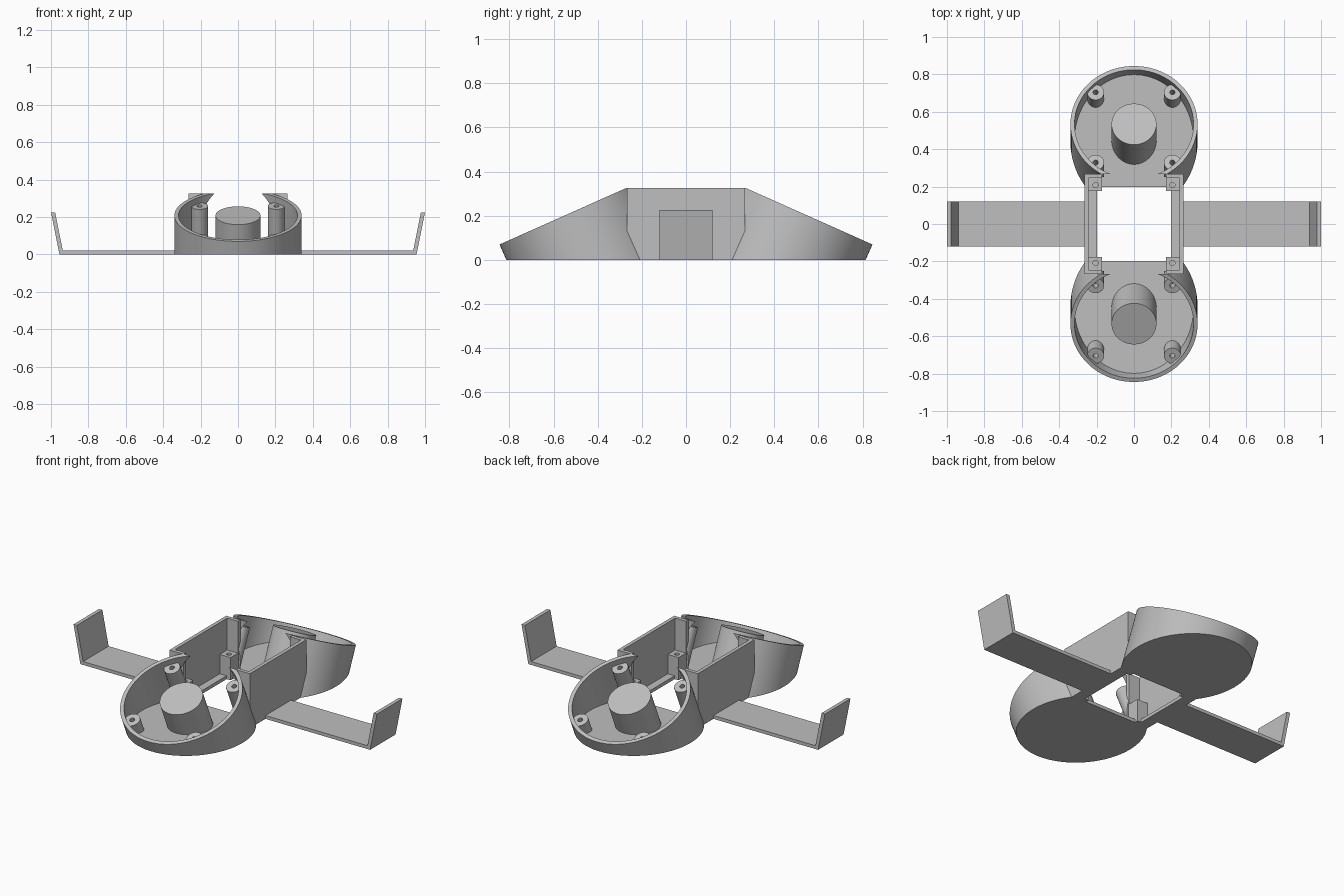
import bpy
import bmesh
from math import radians, sin, cos, pi
from mathutils import Matrix, Vector

if "Cube" in bpy.data.objects:
    bpy.data.objects.remove(bpy.data.objects["Cube"])

grey = bpy.data.materials.new("plain_grey")
grey.use_nodes = True
COLOUR = (0.52, 0.52, 0.52, 1)
grey.diffuse_color = COLOUR
grey.node_tree.nodes["Principled BSDF"].inputs["Base Color"].default_value = COLOUR

TILT = radians(24)
RIM = Vector((0, -0.534, 0.208))      # centre of the front cup's rim
AXIS = Vector((0, -sin(TILT), cos(TILT)))
FLOOR, TOP, WALL = 0.02, 0.325, 0.022
FRAME_X, FRAME_Y, HOLE = 0.265, 0.267, 0.198


def make(name, bm):
    bmesh.ops.recalc_face_normals(bm, faces=bm.faces)
    mesh = bpy.data.meshes.new(name)
    bm.to_mesh(mesh)
    bm.free()
    mesh.materials.append(grey)
    obj = bpy.data.objects.new(name, mesh)
    bpy.context.collection.objects.link(obj)
    return obj


def box(name, x0, x1, y0, y1, z0, z1):
    bm = bmesh.new()
    bmesh.ops.create_cube(bm, size=1)
    for v in bm.verts:
        v.co = ((x0 + x1) / 2 + v.co.x * (x1 - x0),
                (y0 + y1) / 2 + v.co.y * (y1 - y0),
                (z0 + z1) / 2 + v.co.z * (z1 - z0))
    return make(name, bm)


def cylinder(name, radius, top, length, tilt=0.0, sides=96):
    """Cylinder hanging down from its top centre, leaning to the front."""
    bm = bmesh.new()
    place = (Matrix.Translation(top) @ Matrix.Rotation(tilt, 4, "X")
             @ Matrix.Translation((0, 0, -length / 2)))
    bmesh.ops.create_cone(bm, cap_ends=True, segments=sides, radius1=radius,
                          radius2=radius, depth=length, matrix=place)
    return make(name, bm)


def activate(obj):
    bpy.ops.object.select_all(action="DESELECT")
    obj.select_set(True)
    bpy.context.view_layer.objects.active = obj


def combine(obj, cutter, operation="DIFFERENCE"):
    activate(obj)
    mod = obj.modifiers.new("cut", "BOOLEAN")
    mod.object, mod.operation, mod.solver = cutter, operation, "EXACT"
    bpy.ops.object.modifier_apply(modifier=mod.name)
    bpy.data.objects.remove(cutter)
    return obj


def keep(obj, y_end, z_low):
    """Keep only what lies in front of y_end and above z_low."""
    return combine(obj, box("keeper", -1, 1, -2, y_end, z_low, 1), "INTERSECT")


def smooth(obj):
    activate(obj)
    bpy.ops.object.shade_smooth_by_angle(angle=radians(30))


def back_copy(obj):
    twin = obj.copy()
    twin.name = obj.name.replace("front", "back")
    twin.rotation_euler.z = pi
    bpy.context.collection.objects.link(twin)


# Tilted cup: sliced level at the ground, hollow above the floor, open to the frame
cup = keep(cylinder("front_cup", 0.34, RIM, 1.0, TILT), -HOLE, 0)
hollow = cylinder("hollow", 0.34 - WALL, RIM + AXIS * 0.2, 1.2, TILT)
combine(cup, keep(hollow, 0.5, FLOOR))
combine(cup, box("frame_room", -FRAME_X + 0.002, FRAME_X - 0.002,
                 -FRAME_Y, 0.5, FLOOR, 1))
cup_parts = [cup]

# Central boss, flush with the rim
cup_parts.append(keep(cylinder("front_boss", 0.12, RIM, 0.6, TILT), 0, 0.01))

# Four screw posts in the cup
for side, sx in (("left", 1), ("right", -1)):
    for place, v in (("outer", -0.203), ("inner", 0.208)):
        top = RIM + Vector((sx * 0.205, v * cos(TILT), v * sin(TILT))) - AXIS * 0.037
        post = cylinder(f"front_{place}_post_{side}", 0.045, top, 0.6, TILT, 40)
        combine(post, cylinder("bore", 0.014, top + AXIS * 0.02, 0.08, TILT, 20))
        cup_parts.append(keep(post, -0.25, 0.01))

for part in cup_parts:
    smooth(part)
    back_copy(part)


def span(a, b, s):
    return (a, b) if s > 0 else (-b, -a)


# Centre frame and arms
for side, s in (("left", 1), ("right", -1)):
    inner = FRAME_X - WALL
    box(f"frame_wall_{side}", *span(inner, FRAME_X, s), -FRAME_Y, FRAME_Y, 0, TOP)
    box(f"frame_ledge_{side}", *span(HOLE, FRAME_X - 0.001, s),
        -FRAME_Y + 0.001, FRAME_Y - 0.001, 0, FLOOR)
    for end, t in (("front", -1), ("back", 1)):
        box(f"{end}_flange_{side}", *span(0.172, FRAME_X - 0.001, s),
            *span(FRAME_Y - WALL, FRAME_Y, t), 0, TOP)
        stud = box(f"{end}_stud_{side}", *span(0.172, inner + 0.005, s),
                   *span(0.176, FRAME_Y - 0.01, t), 0, 0.135)
        combine(stud, cylinder("bore", 0.014, (s * 0.205, t * 0.208, 0.15),
                               0.08, sides=20))
        smooth(stud)
    # Arm with its upturned, outward leaning tip
    profile = [(0.25, 0), (0.955, 0), (1, 0.225), (0.978, 0.225),
               (0.937, FLOOR), (0.25, FLOOR)]
    bm = bmesh.new()
    face = bm.faces.new([bm.verts.new((s * x, -0.12, z)) for x, z in profile])
    sweep = bmesh.ops.extrude_face_region(bm, geom=[face])["geom"]
    bmesh.ops.translate(bm, vec=(0, 0.24, 0),
                        verts=[g for g in sweep if isinstance(g, bmesh.types.BMVert)])
    make(f"arm_{side}", bm)
